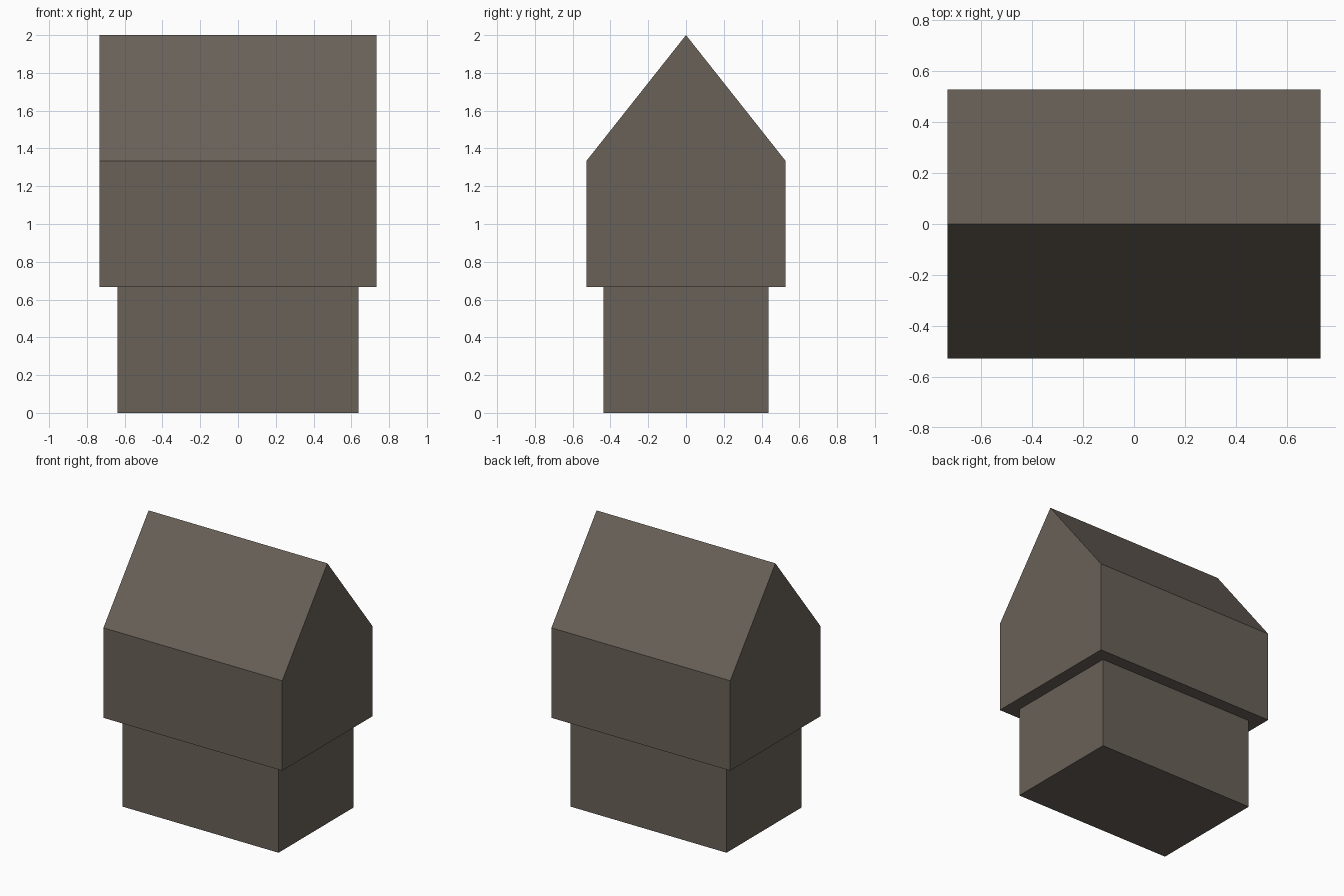
import bpy, bmesh

if "Cube" in bpy.data.objects:
    bpy.data.objects.remove(bpy.data.objects["Cube"])

stone = bpy.data.materials.new("grey_brown_stone")
stone.diffuse_color = (0.141, 0.119, 0.098, 1)
stone.use_nodes = True
stone.node_tree.nodes["Principled BSDF"].inputs["Base Color"].default_value = stone.diffuse_color


def prism(name, profile, half_x):
    """Extrude a (y, z) profile along x, centred on x = 0."""
    bm = bmesh.new()
    face = bm.faces.new([bm.verts.new((-half_x, y, z)) for y, z in profile])
    ext = bmesh.ops.extrude_face_region(bm, geom=[face], use_keep_orig=True)
    verts = [v for v in ext["geom"] if isinstance(v, bmesh.types.BMVert)]
    bmesh.ops.translate(bm, verts=verts, vec=(2 * half_x, 0, 0))
    bmesh.ops.recalc_face_normals(bm, faces=bm.faces)
    mesh = bpy.data.meshes.new(name)
    bm.to_mesh(mesh)
    bm.free()
    mesh.materials.append(stone)
    obj = bpy.data.objects.new(name, mesh)
    bpy.context.collection.objects.link(obj)
    return obj


LOW, EAVE, RIDGE = 0.667, 1.333, 2.0

# narrower ground storey
prism("lower_storey", [(-0.437, 0), (0.437, 0), (0.437, LOW), (-0.437, LOW)], 0.638)

# overhanging upper storey with gabled roof
prism("upper_storey_and_roof",
      [(-0.528, LOW), (0.528, LOW), (0.528, EAVE), (0, RIDGE), (-0.528, EAVE)], 0.732)
